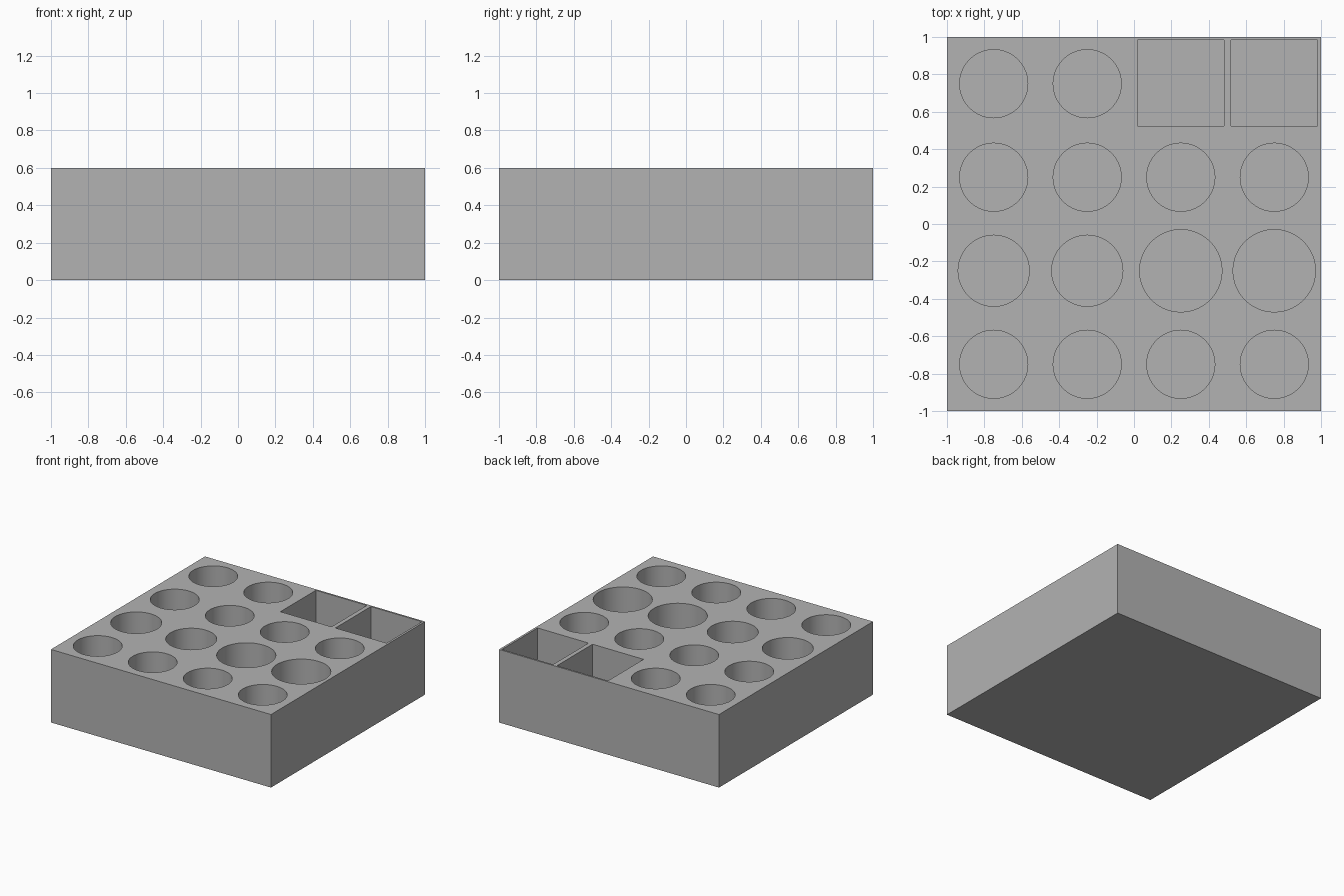
import bpy
import math

cube = bpy.data.objects.get("Cube")
if cube:
    bpy.data.objects.remove(cube, do_unlink=True)

HEIGHT = 0.6
FLOOR = 0.05
COLUMNS = (-0.75, -0.25, 0.25, 0.75)

grey = bpy.data.materials.new("light grey")
grey.use_nodes = True
colour = (0.45, 0.45, 0.45, 1)
grey.diffuse_color = colour
grey.node_tree.nodes["Principled BSDF"].inputs["Base Color"].default_value = colour


def box(name, x, y, z, sx, sy, sz):
    bpy.ops.mesh.primitive_cube_add(size=1, location=(x, y, z))
    obj = bpy.context.object
    obj.name = name
    obj.scale = (sx, sy, sz)
    bpy.ops.object.transform_apply(location=True, rotation=False, scale=True)
    return obj


def round_cutter(x, y, radius):
    bpy.ops.mesh.primitive_cylinder_add(
        vertices=96, radius=radius, depth=HEIGHT, location=(x, y, FLOOR + HEIGHT / 2))
    return bpy.context.object


# Solid block
block = box("organizer_block", 0, 0, HEIGHT / 2, 2, 2, HEIGHT)
block.data.materials.append(grey)

# Round pockets, row by row from the front; the back right corner is square
rows = {
    -0.75: (0.182, 0.182, 0.182, 0.182),
    -0.25: (0.19, 0.19, 0.22, 0.22),
    0.25: (0.182, 0.182, 0.182, 0.182),
    0.75: (0.182, 0.182),
}
cutters = [round_cutter(x, y, r)
           for y, radii in rows.items() for x, r in zip(COLUMNS, radii)]

# Two square pockets
for x in COLUMNS[2:]:
    cutters.append(box("pocket_cutter", x, 0.755, FLOOR + HEIGHT / 2, 0.464, 0.46, HEIGHT))

# Cut the pockets, then discard the cutters
for cutter in cutters:
    cutter.hide_render = True
    mod = block.modifiers.new("pocket", "BOOLEAN")
    mod.operation = "DIFFERENCE"
    mod.solver = "EXACT"
    mod.object = cutter

bpy.ops.object.select_all(action="DESELECT")
block.select_set(True)
bpy.context.view_layer.objects.active = block
for mod in list(block.modifiers):
    bpy.ops.object.modifier_apply(modifier=mod.name)
for cutter in cutters:
    bpy.data.objects.remove(cutter, do_unlink=True)

# Smooth round walls with crisp rims
bpy.ops.object.shade_smooth_by_angle(angle=math.radians(30))
